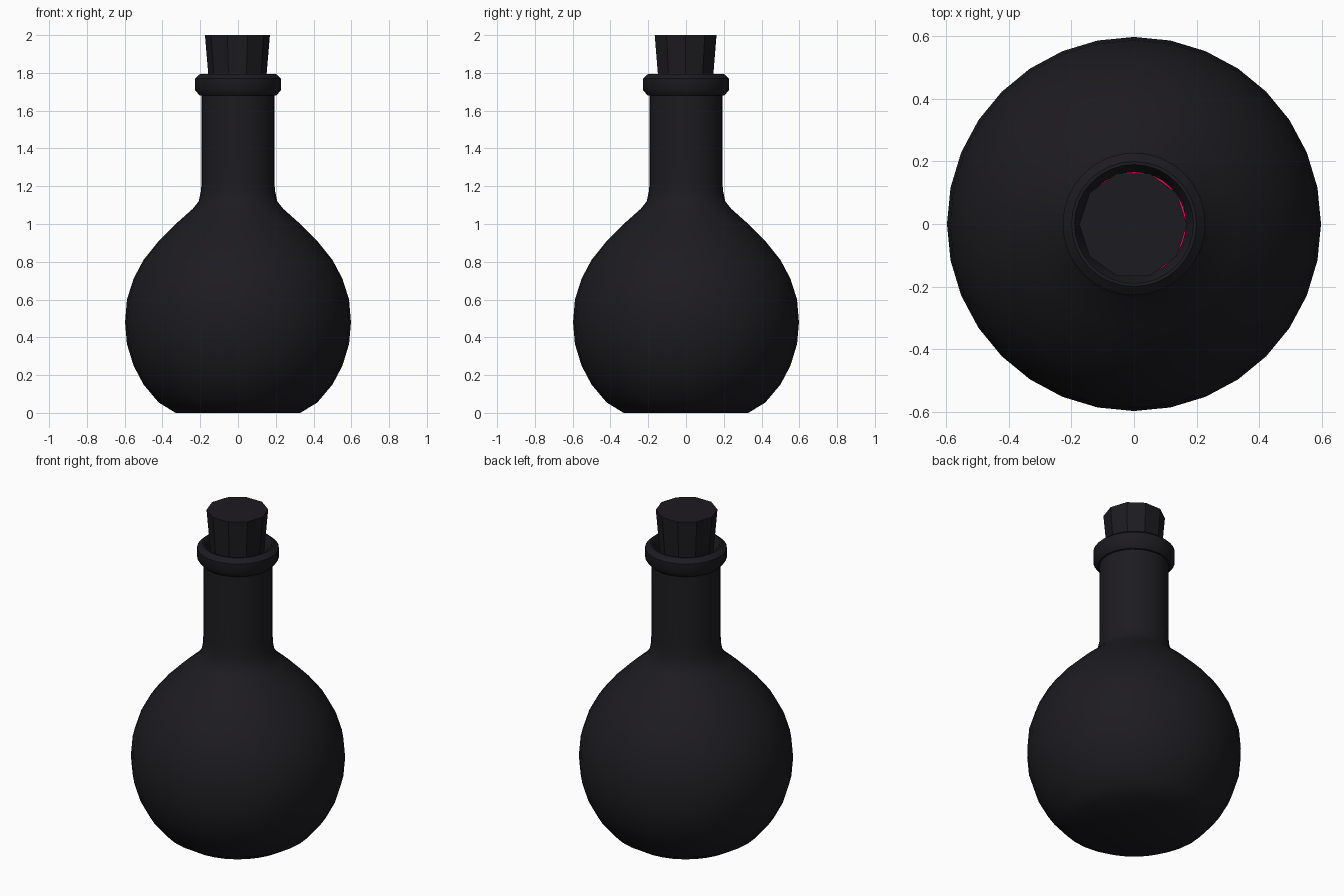
import bpy, bmesh, math

if "Cube" in bpy.data.objects:
    bpy.data.objects.remove(bpy.data.objects["Cube"])


def material(name, color):
    m = bpy.data.materials.new(name)
    m.diffuse_color = (*color, 1)
    m.use_nodes = True
    m.node_tree.nodes["Principled BSDF"].inputs["Base Color"].default_value = m.diffuse_color
    return m


def lathe(name, profile, sides, mat, smooth=True, offset=(0, 0)):
    """Spin an (r, z) profile around z; both ends are capped."""
    bm = bmesh.new()
    rings = []
    for r, z in profile:
        rings.append([bm.verts.new((r * math.cos(2 * math.pi * i / sides) + offset[0],
                                    r * math.sin(2 * math.pi * i / sides) + offset[1], z))
                      for i in range(sides)])
    for a, b in zip(rings, rings[1:]):
        for i in range(sides):
            j = (i + 1) % sides
            bm.faces.new((a[i], a[j], b[j], b[i]))
    bm.faces.new(rings[0][::-1])
    bm.faces.new(rings[-1])
    bmesh.ops.recalc_face_normals(bm, faces=bm.faces)
    me = bpy.data.meshes.new(name)
    bm.to_mesh(me)
    bm.free()
    ob = bpy.data.objects.new(name, me)
    bpy.context.collection.objects.link(ob)
    me.materials.append(mat)
    if smooth:
        bpy.ops.object.select_all(action='DESELECT')
        bpy.context.view_layer.objects.active = ob
        ob.select_set(True)
        bpy.ops.object.shade_smooth_by_angle(angle=math.radians(40))
    return ob


glass = material("dark_glass", (0.012, 0.011, 0.014))
cork_mat = material("dark_cork", (0.012, 0.011, 0.014))
pink = material("pink_liquid", (0.8, 0.0, 0.1))

# Bottle: round body, neck, rolled lip, then the inner wall back down
body = [(0.33, 0.0), (0.42, 0.055), (0.50, 0.15), (0.553, 0.25), (0.588, 0.365),
        (0.598, 0.48), (0.588, 0.60), (0.553, 0.71), (0.50, 0.81), (0.42, 0.91),
        (0.33, 1.0), (0.24, 1.08), (0.208, 1.12), (0.195, 1.18)]
neck = [(0.193, 1.25), (0.193, 1.68)]
lip = [(0.203, 1.68), (0.228, 1.71), (0.228, 1.77), (0.20, 1.795), (0.19, 1.795)]
inner_neck = [(0.166, 1.75), (0.166, 1.18)]
inner_body = [(r - 0.03, z * 0.95 + 0.03) for r, z in body[:-2]]
lathe("bottle", body + neck + lip + inner_neck + inner_body[::-1], 32, glass)

# Liquid filling the lower part of the body
lathe("liquid", [(r - 0.01, z + 0.005) for r, z in inner_body[:8]], 32, pink)

# Tapered ten-sided stopper
lathe("cork", [(0.138, 1.6), (0.172, 2.0)], 10, cork_mat, False, (-0.003, -0.002))
